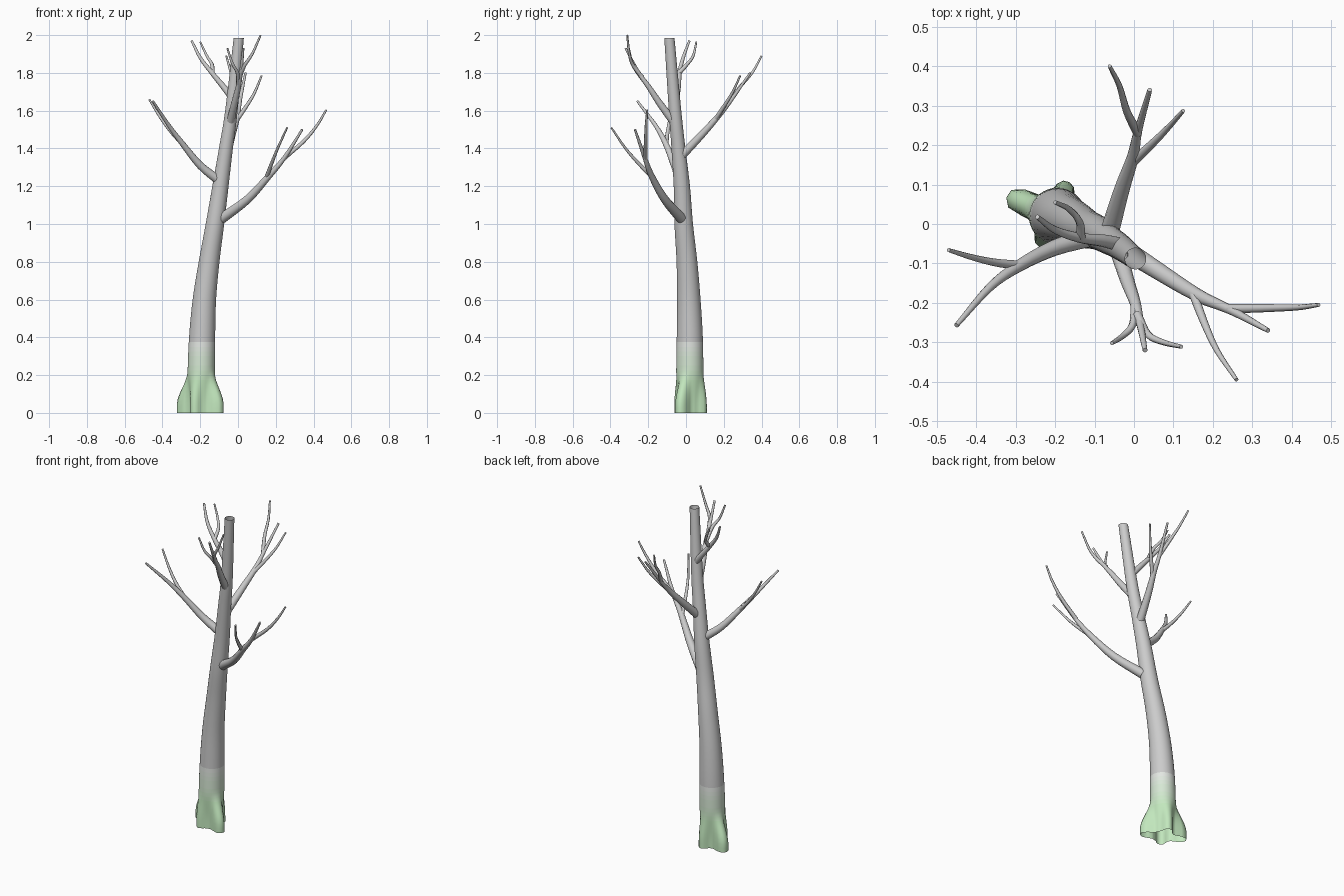
import bpy, bmesh, math
from mathutils import Vector

if "Cube" in bpy.data.objects:
    bpy.data.objects.remove(bpy.data.objects["Cube"])


def spline(pts, steps):
    """Catmull-Rom sampling of rows (x, y, z, radius)."""
    p = [Vector(q) for q in pts]
    p = [2 * p[0] - p[1]] + p + [2 * p[-1] - p[-2]]
    out = []
    for i in range(1, len(p) - 2):
        a, b, c, d = p[i - 1:i + 3]
        for k in range(steps):
            t = k / steps
            out.append(0.5 * (2 * b + (c - a) * t + (2 * a - 5 * b + 4 * c - d) * t * t
                              + (3 * b - a - 3 * c + d) * t ** 3))
    out.append(p[-2])
    return out


def skin(name, rings, cap=False):
    bm = bmesh.new()
    rows = [[bm.verts.new(v) for v in ring] for ring in rings]
    n = len(rows[0])
    for a, b in zip(rows, rows[1:]):
        for i in range(n):
            j = (i + 1) % n
            bm.faces.new((a[i], a[j], b[j], b[i]))
    if cap:
        bm.faces.new(rows[-1])
    me = bpy.data.meshes.new(name)
    bm.to_mesh(me)
    bm.free()
    ob = bpy.data.objects.new(name, me)
    bpy.context.collection.objects.link(ob)
    for f in me.polygons:
        f.use_smooth = True
    if cap:
        me.polygons[-1].use_smooth = False
    return ob


def limb(name, pts, r0, r1, sides=10):
    """Tapered tube along a curved path."""
    last = len(pts) - 1
    rows = spline([(*q, r0 + (r1 - r0) * i / last) for i, q in enumerate(pts)], 4)
    c = [Vector(q[:3]) for q in rows]
    rings = []
    side = None
    for i, q in enumerate(rows):
        t = (c[min(i + 1, len(c) - 1)] - c[max(i - 1, 0)]).normalized()
        side = t.cross(Vector((0, 0, 1))) if side is None else side - t * side.dot(t)
        side.normalize()
        up = t.cross(side)
        rings.append([c[i] + q[3] * (side * math.cos(a) + up * math.sin(a))
                      for a in (2 * math.pi * k / sides for k in range(sides))])
    return skin(name, rings, True)


# trunk with four flared root lobes (angle in degrees, reach beyond the trunk)
LOBES = [(74, 0.03), (158, 0.075), (240, 0.028), (332, 0.068)]


def root_radius(a):
    r = 0.070
    for deg, amp in LOBES:
        d = abs((a - math.radians(deg) + math.pi) % (2 * math.pi) - math.pi)
        r += amp * math.exp(-(d / 0.38) ** 3) - 0.002
    return r


path = [(-.195, .02, 0, .072), (-.195, .02, .2, .072), (-.19, .02, .4, .069), (-.178, .015, .6, .062),
        (-.153, .005, .8, .055), (-.122, -.012, 1, .049), (-.093, -.022, 1.2, .043),
        (-.064, -.04, 1.4, .037), (-.035, -.058, 1.6, .033), (.004, -.088, 1.985, .027)]
SIDES = 36
rings = []
for x, y, z, r in spline(path, 8):
    f = min(max((0.23 - z) / 0.19, 0), 1)
    f = f * f * (3 - 2 * f)
    ring = []
    for k in range(SIDES):
        a = 2 * math.pi * k / SIDES
        rr = r + (root_radius(a) - r) * f
        ring.append((x + rr * math.cos(a), y + rr * math.sin(a), z))
    rings.append(ring)
trunk = skin("trunk", rings)

# mossy base fading into grey bark
BANDS = 8
for i in range(BANDS + 1):
    t = i / BANDS
    m = bpy.data.materials.new("moss_fade_%d" % i)
    m.diffuse_color = [g + (0.8 - g) * t for g in (0.54, 0.80, 0.51)] + [1]
    m.use_nodes = True
    m.node_tree.nodes["Principled BSDF"].inputs["Base Color"].default_value = m.diffuse_color
    trunk.data.materials.append(m)
for f in trunk.data.polygons:
    f.material_index = round(BANDS * min(max((f.center.z - 0.15) / 0.25, 0), 1))

# main branches: path, base radius
BRANCHES = {
    "lower_right_branch": ([(-.085, -.025, 1.03), (.05, -.112, 1.13), (.16, -.18, 1.25),
                            (.245, -.218, 1.35), (.34, -.27, 1.5)], .028),
    "left_branch": ([(-.1, -.03, 1.23), (-.2, -.06, 1.31), (-.29, -.105, 1.42),
                     (-.365, -.16, 1.52), (-.45, -.257, 1.65)], .025),
    "back_branch": ([(-.062, -.02, 1.365), (-.03, .09, 1.48), (-.003, .17, 1.57),
                     (.01, .235, 1.65), (.04, .34, 1.8)], .024),
    "front_branch": ([(-.04, -.065, 1.54), (-.018, -.14, 1.64), (.003, -.2, 1.73),
                      (.015, -.25, 1.8), (.028, -.32, 1.93)], .022),
    "upper_left_branch": ([(-.025, -.055, 1.66), (-.08, -.042, 1.73), (-.138, -.035, 1.8),
                           (-.2, -.015, 1.88), (-.245, .018, 1.97)], .019),
}
for name, (pts, r) in BRANCHES.items():
    limb(name, pts, r, .006, 12)

# twigs forking off the branches
TWIGS = {
    "lower_right_twig_a": [(.24, -.215, 1.345), (.35, -.213, 1.44), (.42, -.211, 1.525), (.468, -.205, 1.605)],
    "lower_right_twig_b": [(.15, -.175, 1.245), (.178, -.25, 1.32), (.21, -.32, 1.4), (.26, -.395, 1.51)],
    "left_twig": [(-.29, -.105, 1.42), (-.355, -.097, 1.49), (-.415, -.083, 1.57), (-.47, -.066, 1.66)],
    "back_twig_a": [(0, .16, 1.56), (.055, .212, 1.64), (.09, .248, 1.7), (.125, .287, 1.785)],
    "back_twig_b": [(.01, .23, 1.645), (-.018, .285, 1.725), (-.037, .35, 1.8), (-.062, .4, 1.89)],
    "front_twig_a": [(.008, -.23, 1.775), (.035, -.28, 1.84), (.075, -.3, 1.9), (.12, -.311, 2)],
    "front_twig_b": [(.003, -.2, 1.73), (-.003, -.255, 1.8), (-.03, -.285, 1.85), (-.056, -.302, 1.93)],
    "upper_left_twig": [(-.135, -.036, 1.8), (-.138, .005, 1.845), (-.165, .038, 1.89), (-.2, .055, 1.965)],
}
for name, pts in TWIGS.items():
    limb(name, pts, .012, .005, 8)
